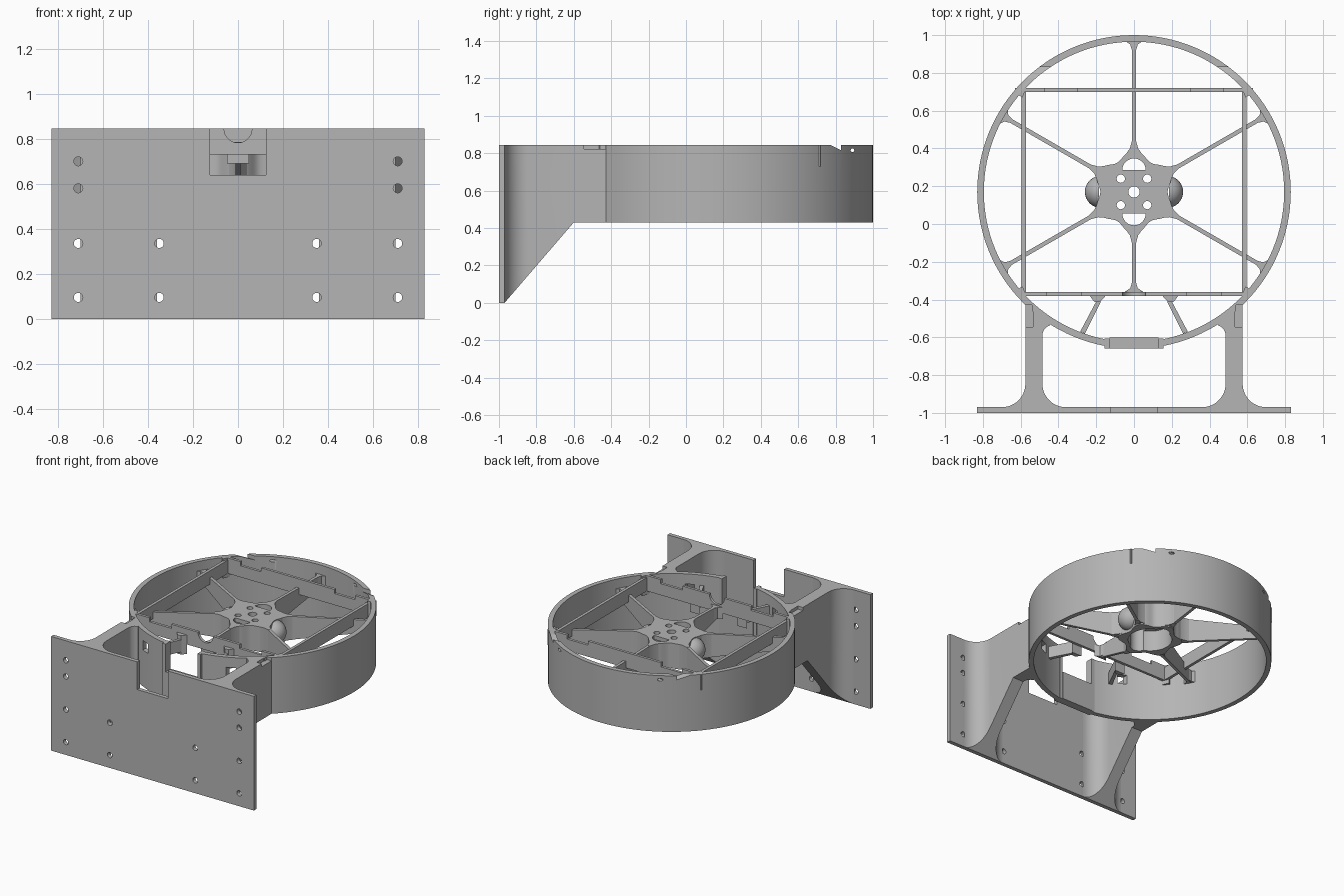
import bpy, bmesh, math
from mathutils import Matrix, Vector

if "Cube" in bpy.data.objects:
    bpy.data.objects.remove(bpy.data.objects["Cube"], do_unlink=True)

grey = bpy.data.materials.new("plain grey")
grey.use_nodes = True
COLOUR = (0.46, 0.46, 0.46, 1)
grey.diffuse_color = COLOUR
grey.node_tree.nodes["Principled BSDF"].inputs["Base Color"].default_value = COLOUR

CY, TOP, LOW = 0.17, 0.845, 0.43       # ring centre, rim top, rim bottom
R_OUT, R_IN = 0.83, 0.795


def finish(name, bm):
    bmesh.ops.recalc_face_normals(bm, faces=bm.faces)
    mesh = bpy.data.meshes.new(name)
    bm.to_mesh(mesh)
    bm.free()
    mesh.materials.append(grey)
    obj = bpy.data.objects.new(name, mesh)
    bpy.context.collection.objects.link(obj)
    return obj


def prism(name, pts, lo, hi, axis="z"):
    """Extrude a closed outline along one axis (x: outline is y,z; y: outline is x,z)."""
    place = {"z": lambda a, b, h: (a, b, h), "x": lambda a, b, h: (h, a, b),
             "y": lambda a, b, h: (a, h, b)}[axis]
    bm = bmesh.new()
    face = bm.faces.new([bm.verts.new(place(a, b, lo)) for a, b in pts])
    new = bmesh.ops.extrude_face_region(bm, geom=[face])["geom"]
    shift = Vector(place(0, 0, hi - lo))
    bmesh.ops.translate(bm, vec=shift, verts=[v for v in new if isinstance(v, bmesh.types.BMVert)])
    return finish(name, bm)


def box(name, x0, x1, y0, y1, z0, z1):
    return prism(name, [(x0, y0), (x1, y0), (x1, y1), (x0, y1)], z0, z1)


def arc(cx, cy, r, a0=0, a1=360, n=32):
    full = abs(a1 - a0) == 360
    steps = n if full else n + 1
    return [(cx + r * math.cos(math.radians(a0 + (a1 - a0) * i / n)),
             cy + r * math.sin(math.radians(a0 + (a1 - a0) * i / n))) for i in range(steps)]


def boolean(obj, others, op="DIFFERENCE"):
    """Apply boolean operations and discard the tools."""
    for other in others:
        other.hide_render = True
        mod = obj.modifiers.new("bool", "BOOLEAN")
        mod.operation, mod.object, mod.solver = op, other, "EXACT"
    graph = bpy.context.evaluated_depsgraph_get()
    mesh = bpy.data.meshes.new_from_object(obj.evaluated_get(graph))
    obj.modifiers.clear()
    obj.data = mesh
    for other in others:
        bpy.data.objects.remove(other, do_unlink=True)
    return obj


def spin(obj, degrees):
    obj.data.transform(Matrix.Translation((0, CY, 0)) @ Matrix.Rotation(math.radians(degrees), 4, "Z"))
    return obj


# Mounting plate with cable notch and screw holes
plate = box("mounting_plate", -0.83, 0.83, -1, -0.97, 0, TOP)
cuts = [box("cut", -0.125, 0.125, -1.1, -0.9, 0.64, 1)]
for s in (-1, 1):
    for x, z in [(0.71, 0.70), (0.71, 0.58), (0.71, 0.335), (0.71, 0.095), (0.35, 0.335), (0.35, 0.095)]:
        cuts.append(prism("cut", arc(s * x, z, 0.02, n=20), -1.1, -0.9, "y"))
boolean(plate, cuts)

# Filleted arms joining plate to ring, with sloping underside
for s, side in ((1, "left"), (-1, "right")):
    outline = (arc(0.36, -0.845, 0.125, -90, 0, 12) + arc(0.43, -0.59, 0.055, 0, 75, 6)
               + [(0.45, -0.51), (0.55, -0.43), (0.575, -0.42)]
               + arc(0.70, -0.845, 0.125, 180, 270, 12))
    arm = prism(side + "_arm", [(s * x, y) for x, y in outline], 0, TOP)
    under = prism("cut", [(-0.97, 0), (-0.6, LOW), (-0.3, LOW), (-0.3, -0.1), (-0.97, -0.1)], -1, 1, "x")
    pocket = box("cut", *sorted((s * 0.535, s * 0.7)), -0.545, -0.43, 0.822, 1)
    boolean(arm, [under, pocket])

# Outer ring with front opening, small windows and rim notches
ring = prism("outer_ring", arc(0, CY, R_OUT, n=128), LOW, TOP)
cuts = [prism("cut", arc(0, CY, R_IN, n=128), 0, 1),
        box("cut", -0.13, 0.13, -0.8, -0.5, 0.64, 1)]
notch = [(0.76, TOP + 0.005), (0.83, 0.815), (0.83, 0.9), (0.76, 0.9)]
for s in (-1, 1):
    cuts.append(prism("cut", notch, *sorted((s * 0.3, s * 0.7)), "x"))
    cuts.append(box("cut", *sorted((s * 0.54, s * 0.7)), -0.545, -0.43, 0.822, 1))
    cuts.append(box("cut", *sorted((s * 0.32, s * 0.38)), -0.7, -0.5, 0.70, 0.77))
cuts.append(prism("cut", arc(0.89, 0.815, 0.01, n=12), -1, 1, "x"))
boolean(ring, cuts)

# Thickened front sill and jambs around the opening
box("front_sill", -0.13, 0.13, -0.66, -0.60, LOW, 0.64)
for s, side in ((1, "left"), (-1, "right")):
    box(side + "_jamb", *sorted((s * 0.13, s * 0.155)), -0.66, -0.605, LOW, TOP)

# Hub: scalloped cap with screw holes, over a short open tube
outline = []
for i in range(96):
    a = math.tau * i / 96
    r = 0.20 - 0.022 * math.cos(6 * a)
    outline.append((r * math.cos(a), CY + r * math.sin(a)))
hub = prism("hub", outline, 0.60, 0.785)
cuts = [prism("cut", arc(0, CY, 0.15, n=48), 0.5, 0.755),
        prism("cut", arc(0, CY, 0.03, n=24), 0.5, 1)]
for sx in (-1, 1):
    cuts.append(prism("cut", arc(0, CY + sx * 0.115, 0.062, 0, sx * 180, 16), 0.5, 1))
    for sy in (-1, 1):
        cuts.append(prism("cut", arc(sx * 0.07, CY + sy * 0.07, 0.022, n=20), 0.5, 1))
boolean(hub, cuts)

# Rounded bosses on either side of the hub
for s, side in ((1, "left"), (-1, "right")):
    bm = bmesh.new()
    bmesh.ops.create_uvsphere(bm, u_segments=32, v_segments=16, radius=0.085,
                              matrix=Matrix.Translation((s * 0.175, CY, 0.70)))
    boss = finish(side + "_boss", bm)
    boolean(boss, [box("cut", -0.185, 0.185, -0.1, 0.5, 0.5, 1)])

# Tapering spokes, flared at hub and ring
for i in range(6):
    angle = 30 + 60 * i
    end = 0.53 if angle == 270 else 0.80
    spoke = prism("spoke", [(0.18, 0.60), (end, 0.69), (end, 0.775), (0.18, 0.785)], -0.011, 0.011, "y")
    spin(spoke, angle).name = "spoke_%d" % (i + 1)
    root = prism("spoke_root", [(0.19, -0.05), (0.23, -0.022), (0.27, -0.011),
                                (0.27, 0.011), (0.23, 0.022), (0.19, 0.05)], 0.61, 0.785)
    spin(root, angle)
    flare = prism("spoke_flare", [(end - 0.05, -0.011), (end - 0.02, -0.02), (end, -0.05),
                                  (end, 0.05), (end - 0.02, 0.02), (end - 0.05, 0.011)], 0.69, 0.775)
    spin(flare, angle)

# Square frame of thin panels inside the ring
front = box("front_panel", -0.61, 0.61, -0.38, -0.36, 0.73, TOP)
boolean(front, [prism("cut", arc(0, TOP, 0.062, n=32), -0.5, -0.2, "y"),
                box("cut", 0.28, 0.46, -0.5, -0.2, 0.815, 1),
                box("cut", -0.46, -0.28, -0.5, -0.2, 0.815, 1)])
back = box("back_panel", -0.63, 0.63, 0.70, 0.72, 0.73, TOP)
boolean(back, [box("cut", *sorted((s * 0.3, s * 0.47)), 0.6, 0.8, 0.815, 1) for s in (-1, 1)])
for s, side in ((1, "left"), (-1, "right")):
    box(side + "_panel", *sorted((s * 0.573, s * 0.595)), -0.36, 0.70, 0.73, 0.83)
    # Corner gussets tying the frame to the ring
    for name, pts in (("back", [(0.57, 0.72), (0.59, 0.67), (0.615, 0.685), (0.64, 0.66), (0.63, 0.70)]),
                      ("front", [(0.57, -0.38), (0.59, -0.33), (0.615, -0.345), (0.64, -0.32), (0.61, -0.38)])):
        prism(side + "_" + name + "_gusset", [(s * x, y) for x, y in pts], 0.70, TOP)
    # Braces from front panel down to the ring, with a clip block
    prism(side + "_brace", [(s * x, y) for x, y in
          [(0.175, -0.41), (0.20, -0.41), (0.285, -0.57), (0.26, -0.58)]], 0.68, 0.77)
    prism(side + "_clip", [(s * x, y) for x, y in
          [(0.15, -0.38), (0.235, -0.38), (0.21, -0.412), (0.18, -0.412)]], 0.66, 0.80)

# Smooth the curved walls, keep hard edges
for obj in bpy.context.collection.objects:
    obj.select_set(obj.type == "MESH" and grey.name in obj.data.materials)
    if obj.select_get():
        bpy.context.view_layer.objects.active = obj
bpy.ops.object.shade_smooth_by_angle(angle=math.radians(30))
